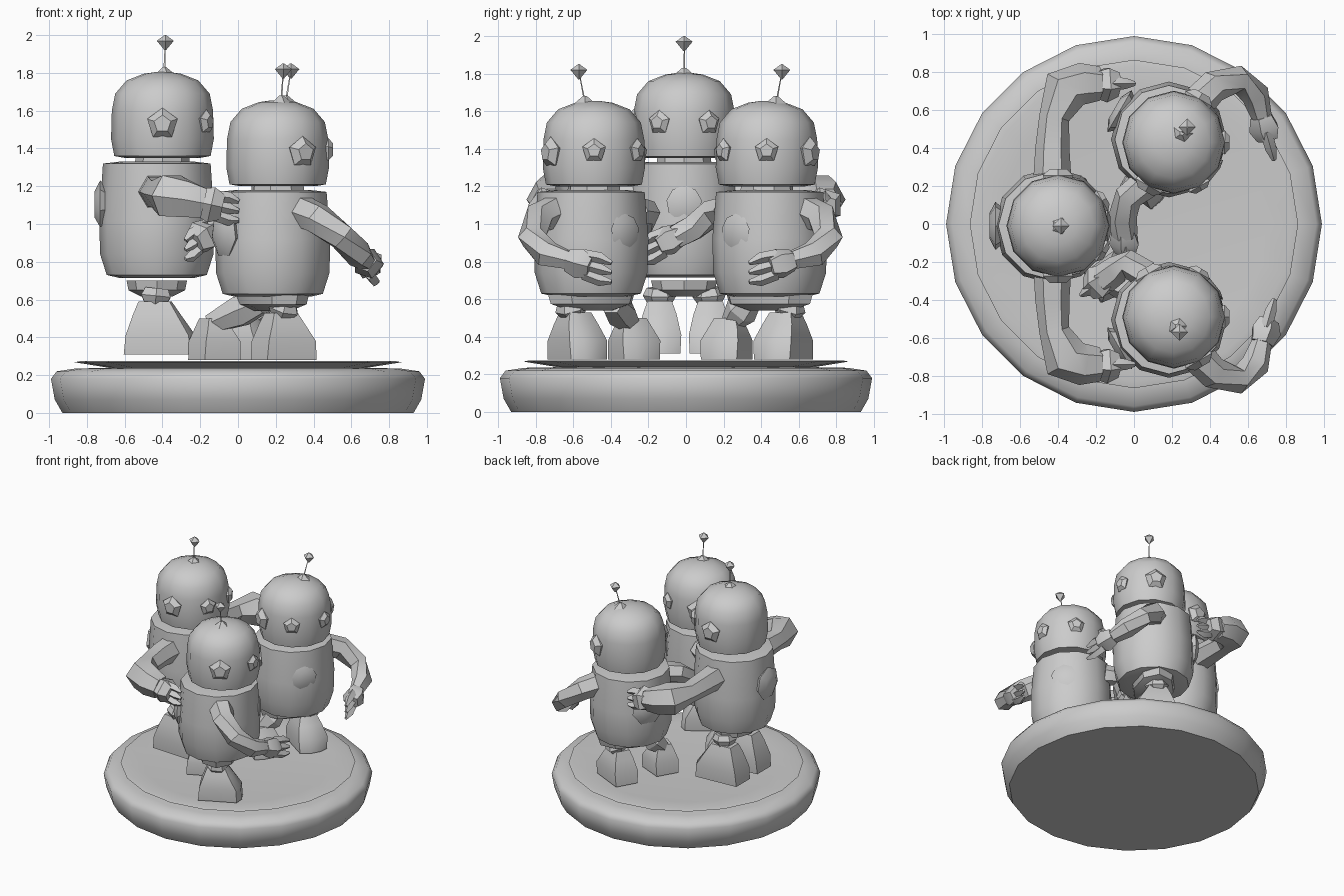
import bpy, bmesh, math
from mathutils import Matrix, Vector

if "Cube" in bpy.data.objects:
    bpy.data.objects.remove(bpy.data.objects["Cube"])

grey = bpy.data.materials.new("grey_plaster")
grey.diffuse_color = (0.6, 0.6, 0.6, 1)
grey.use_nodes = True
grey.node_tree.nodes["Principled BSDF"].inputs["Base Color"].default_value = grey.diffuse_color


def finish(bm, name, angle=40):
    bmesh.ops.recalc_face_normals(bm, faces=bm.faces)
    me = bpy.data.meshes.new(name)
    bm.to_mesh(me)
    bm.free()
    ob = bpy.data.objects.new(name, me)
    bpy.context.collection.objects.link(ob)
    me.materials.append(grey)
    bpy.ops.object.select_all(action='DESELECT')
    ob.select_set(True)
    bpy.context.view_layer.objects.active = ob
    bpy.ops.object.shade_smooth_by_angle(angle=math.radians(angle))
    return ob


def loft(bm, rings):
    """Join rings of points and cap both ends."""
    vs = [[bm.verts.new(p) for p in r] for r in rings]
    n = len(vs[0])
    for a, b in zip(vs, vs[1:]):
        for i in range(n):
            j = (i + 1) % n
            bm.faces.new((a[i], a[j], b[j], b[i]))
    bm.faces.new(vs[0][::-1])
    bm.faces.new(vs[-1])


def revolve(name, profile, n, mat=Matrix(), angle=40):
    """Solid of revolution from (radius, height) pairs."""
    bm = bmesh.new()
    loft(bm, [[mat @ Vector((r * math.cos(math.tau * i / n), r * math.sin(math.tau * i / n), z))
               for i in range(n)] for r, z in profile])
    return finish(bm, name, angle)


def add_tube(bm, pts, radii, n=6):
    pts = [Vector(p) for p in pts]
    rings = []
    for k, p in enumerate(pts):
        d = (pts[min(k + 1, len(pts) - 1)] - pts[max(k - 1, 0)]).normalized()
        ref = Vector((1, 0, 0)) if abs(d.z) > 0.9 else Vector((0, 0, 1))
        u = d.cross(ref).normalized()
        v = d.cross(u)
        rings.append([p + radii[k] * (u * math.cos(math.tau * i / n) + v * math.sin(math.tau * i / n))
                      for i in range(n)])
    loft(bm, rings)


def arm(name, pts, radii, fingers, palm=.085):
    """Bent arm with a blocky palm and three tapered fingers."""
    bm = bmesh.new()
    add_tube(bm, pts, radii)
    end, d = Vector(pts[-1]), (Vector(pts[-1]) - Vector(pts[-2])).normalized()
    side = Vector((0, 0, 1))
    add_tube(bm, [end - d * .03, end + d * .04, end + d * .1], [palm * .75, palm, palm * .7], 5)
    for k in (-1, 0, 1):
        a = end + d * .06 + side * k * .05
        add_tube(bm, [a, a + d * fingers * .6 + side * k * .01, a + d * fingers], [.032, .03, .012], 4)
    finish(bm, name, 35)


def knob(name, loc, direction, r, depth, n=6):
    """Low faceted button that faces outward."""
    q = Vector(direction).to_track_quat('Z', 'X').to_matrix().to_4x4()
    revolve(name, [(r * .8, -depth), (r, 0), (r * .55, depth)], n, Matrix.Translation(loc) @ q, 30)


def boot(name, loc, ang, length, height):
    """Wedge boot: tall heel, sloping toe."""
    m = Matrix.Translation(loc) @ Matrix.Rotation(ang, 4, 'Z')
    h, bm = length / 2, bmesh.new()
    rows = [(0, -h, h, .11), (.1, -h * .95, h * .95, .115), (height * .75, -h * .75, h * .55, .09),
            (height, -h * .6, h * .3, .065)]
    loft(bm, [[m @ Vector(p) for p in ((a, -w * .8, z), (b * .8, -w, z), (b, -w * .4, z),
                                      (b, w * .4, z), (b * .8, w, z), (a, w * .8, z))]
              for z, a, b, w in rows])
    finish(bm, name, 35)


def robot(tag, x, y, z, ang, tip, chest_side, feet, body_h, hip_z, hip_wide):
    """z is the height of the head's lower rim."""
    fwd = Vector((math.cos(ang), math.sin(ang), 0))
    lat = Vector((-fwd.y, fwd.x, 0))
    c = Vector((x, y, 0))
    at = lambda px, py, pz: Matrix.Translation((px, py, pz)) @ Matrix.Rotation(ang, 4, 'Z')
    # head dome, neck and barrel body
    revolve(tag + "_head", [(.2, 0), (.255, .01), (.272, .1), (.268, .25), (.25, .34), (.19, .41), (.1, .445), (.03, .455)],
            12, at(x, y, z), 45)
    revolve(tag + "_neck", [(.15, -.08), (.14, .03)], 8, at(x, y, z))
    b = c - fwd * .03
    revolve(tag + "_body", [(.2, -.005), (.265, .01), (.30, .12), (.305, .3), (.285, body_h), (.2, body_h + .01)],
            12, at(b.x, b.y, z - .03 - body_h), 45)
    # eyes, ears, chest button and back panel
    for s in (-1, 1):
        d = fwd * math.cos(.52) + lat * s * math.sin(.52)
        knob(tag + "_eye", c + d * .268 + Vector((0, 0, z + .19)), d, .066, .025, 5)
        knob(tag + "_ear", c + lat * s * .265 + Vector((0, 0, z + .18)), lat * s, .085, .035, 5)
    d = (fwd + lat * chest_side).normalized()
    knob(tag + "_chest_button", b + d * .29 + Vector((0, 0, z - .24)), d, .095, .015, 9)
    knob(tag + "_back_panel", b - fwd * .30 + Vector((0, 0, z - .25)), -fwd, .13, .03, 7)
    # antenna: foot, stem and diamond tip
    tip = Vector(tip)
    foot = Vector((x + (tip.x - x) * .6, y + (tip.y - y) * .6, z + .44))
    revolve(tag + "_antenna_foot", [(.06, 0), (.012, .04)], 5, Matrix.Translation(foot))
    bm = bmesh.new()
    add_tube(bm, [foot, tip], [.006, .003], 3)
    finish(bm, tag + "_antenna_stem")
    revolve(tag + "_antenna_tip", [(.004, -.04), (.045, .01), (.004, .04)], 4, Matrix.Translation(tip), 20)
    # hip plate, legs and boots
    h = Vector((b.x, b.y, hip_z))
    revolve(tag + "_hip", [(.08, -.045), (.15, -.01), (.16, .04)], 8,
            at(*h) @ Matrix.Diagonal((1, hip_wide, 1, 1)))
    for fx, fy, fz, length, height in feet:
        bm = bmesh.new()
        top = h + lat * (.13 if fy > y else -.13)
        ankle = Vector((fx, fy, fz + height - .03)) - fwd * .03
        add_tube(bm, [top, top.lerp(ankle, .4), ankle], [.07, .09, .055])
        finish(bm, tag + "_leg", 30)
        boot(tag + "_boot", (fx, fy, fz), ang, length, height)


# round pedestal and its shallow raised floor
revolve("pedestal", [(.93, 0), (.97, .07), (.99, .18), (.96, .22), (.86, .235), (.6, .24)], 20, angle=50)
revolve("floor", [(.66, .235), (.865, .268), (.83, .275), (.7, .265), (.05, .262)], 20, angle=50)

# tall robot, arms spread around the other two
robot("tall_robot", -.40, -.01, 1.35, 0, (-.385, -.01, 1.96), 0,
      [(-.41, .13, .31, .39, .28), (-.41, -.14, .31, .39, .28)], .6, .66, 1.1)
for s in (-1, 1):
    arm("tall_robot_arm", [(-.43, s * .24, 1.17), (-.43, s * .40, 1.17), (-.42, s * .56, 1.16),
                           (-.36, s * .71, 1.15), (-.27, s * .74, 1.13), (-.18, s * .74, 1.11)],
        [.10, .09, .08, .125, .11, .09], .13, .1)

# two short robots, mirrored across the middle; only the stance differs
for s, tag, inner_x in ((-1, "right_robot", -.12), (1, "left_robot", .07)):
    Y = lambda v: s * v - .03
    robot(tag, .21, Y(.46), 1.2, -s * math.radians(30), (.26 + s * .02, Y(.54), 1.81), -s * .15,
          [(.25, Y(.55), .28, .32, .25), (inner_x, Y(.25), .28, .23, .22)], .55, .585, 1.65)
    arm(tag + "_outer_arm", [(.33, Y(.66), 1.07), (.42, Y(.755), 1.03), (.55, Y(.79), .93),
                             (.64, Y(.71), .84), (.68, Y(.57), .80)],
        [.09, .085, .075, .075, .05], .16)

# inner arms reaching into the middle
arm("right_robot_inner_arm", [(.06, -.27, 1.07), (-.03, -.21, 1.06), (-.09, -.24, 1.0), (-.16, -.29, .95)],
    [.08, .075, .075, .08], .11, .095)
arm("left_robot_inner_arm", [(.06, .21, 1.07), (-.03, .14, 1.06), (-.06, .04, .98), (-.05, -.06, .93)],
    [.08, .075, .075, .07], .13)
